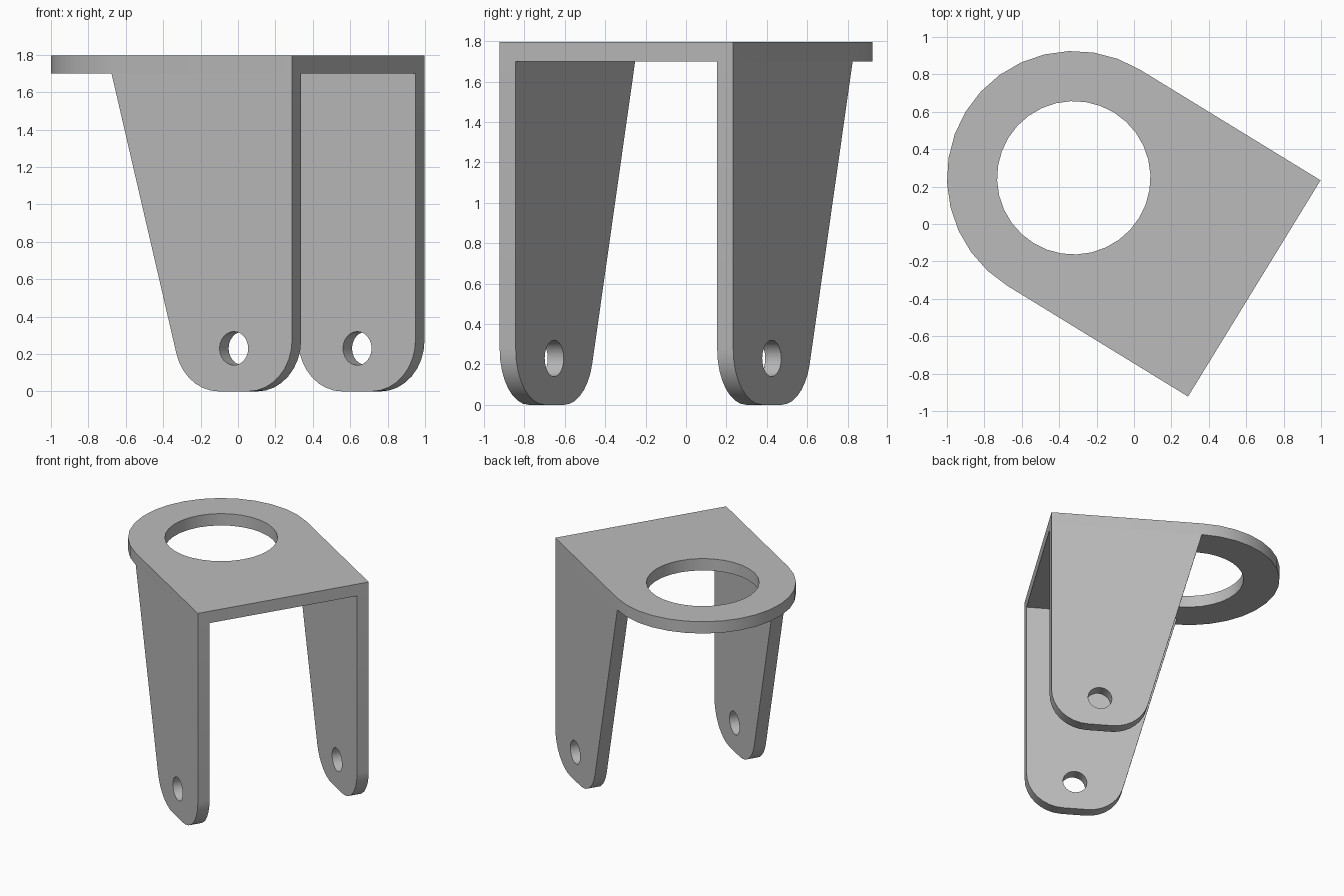
import bpy, bmesh
from math import cos, sin, pi, radians
from mathutils import Matrix, Vector

if "Cube" in bpy.data.objects:
    bpy.data.objects.remove(bpy.data.objects["Cube"])

grey = bpy.data.materials.new("plain grey")
grey.use_nodes = True
colour = (0.5, 0.5, 0.5, 1)
grey.diffuse_color = colour
grey.node_tree.nodes["Principled BSDF"].inputs["Base Color"].default_value = colour

# Bracket dimensions and its own axes
RADIUS, DEPTH, THICK = 0.678, 1.132, 0.093
TOP, UNDER = 1.795, 1.70
ANGLE = radians(148.5)
back = Vector((cos(ANGLE), sin(ANGLE), 0))
up = Vector((0, 0, 1))
side = back.cross(up)
ring_centre = Vector((-0.322, 0.247, 0))
front_middle = ring_centre - back * DEPTH


def arc(cx, cy, r, start, end, steps):
    angles = [radians(start + (end - start) * i / steps) for i in range(steps + 1)]
    return [(cx + r * cos(a), cy + r * sin(a)) for a in angles]


def circle(cx, cy, r, steps):
    return arc(cx, cy, r, 0, 360, steps)[:-1]


def slab(name, loops, thickness, origin, x_axis, y_axis):
    """Extrude flat outlines (first outer, then holes) into a slab."""
    curve = bpy.data.curves.new(name, "CURVE")
    curve.dimensions = "2D"
    curve.fill_mode = "BOTH"
    curve.extrude = thickness / 2
    for loop in loops:
        spline = curve.splines.new("POLY")
        spline.points.add(len(loop) - 1)
        for point, (x, y) in zip(spline.points, loop):
            point.co = (x, y, 0, 1)
        spline.use_cyclic_u = True
    helper = bpy.data.objects.new(name + "_outline", curve)
    bpy.context.collection.objects.link(helper)
    bpy.context.view_layer.update()
    graph = bpy.context.evaluated_depsgraph_get()
    mesh = bpy.data.meshes.new_from_object(helper.evaluated_get(graph))
    bpy.data.objects.remove(helper)

    # Weld caps to walls and place the slab
    frame = Matrix((x_axis, y_axis, x_axis.cross(y_axis))).transposed().to_4x4()
    bm = bmesh.new()
    bm.from_mesh(mesh)
    bm.transform(Matrix.Translation(origin) @ frame)
    bmesh.ops.remove_doubles(bm, verts=bm.verts, dist=0.0005)
    bmesh.ops.recalc_face_normals(bm, faces=bm.faces)
    bm.to_mesh(mesh)
    bm.free()
    mesh.name = name
    mesh.materials.clear()
    mesh.materials.append(grey)
    obj = bpy.data.objects.new(name, mesh)
    bpy.context.collection.objects.link(obj)
    bpy.ops.object.select_all(action="DESELECT")
    obj.select_set(True)
    bpy.context.view_layer.objects.active = obj
    bpy.ops.object.shade_smooth_by_angle(angle=radians(30))
    return obj


# Top plate: square front, round back, large hole
plate = [(0, -RADIUS)] + arc(DEPTH, 0, RADIUS, -90, 90, 16) + [(0, RADIUS)]
slab("top_plate", [plate, circle(DEPTH, 0, 0.41, 32)], TOP - UNDER,
     front_middle + up * (TOP + UNDER) / 2, back, -side)

# Legs: tapered with rounded feet and a pin hole
FOOT = 0.275
leg = ([(0, UNDER)] + arc(FOOT, FOOT, FOOT, 180, 270, 8)
       + arc(0.46, FOOT, FOOT, 270, 344.9, 7) + [(DEPTH, UNDER)])
pin_hole = circle(0.365, 0.23, 0.09, 24)
for name, sign in (("right_leg", -1), ("left_leg", 1)):
    slab(name, [leg, pin_hole], THICK,
         front_middle + side * sign * (RADIUS - THICK / 2), back, up)
